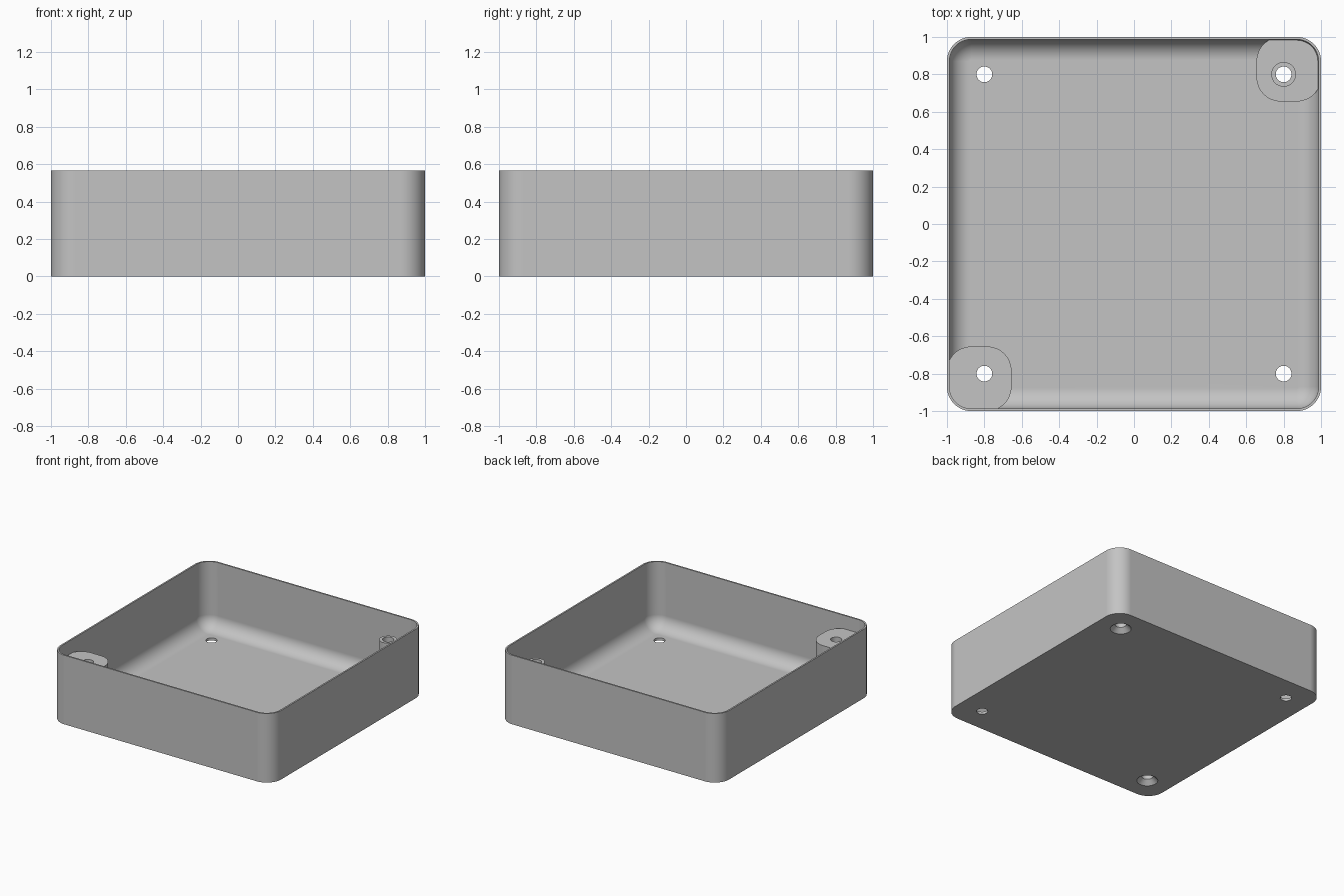
import bpy, bmesh
from math import pi, sin, cos, radians
from mathutils import Matrix

if "Cube" in bpy.data.objects:
    bpy.data.objects.remove(bpy.data.objects["Cube"], do_unlink=True)

HEIGHT, WALL, FLOOR = 0.565, 0.013, 0.02
CORNER, FILLET = 0.13, 0.11
HOLE, SINK, PIN = 0.042, 0.078, 0.8
SEGS = 12

grey = bpy.data.materials.new("plain grey")
grey.use_nodes = True
grey.diffuse_color = (0.55, 0.55, 0.55, 1)
grey.node_tree.nodes["Principled BSDF"].inputs["Base Color"].default_value = grey.diffuse_color


def arc(cx, cy, r, quarter):
    """Points of a quarter circle, counted anticlockwise from +x."""
    angles = [(quarter + i / SEGS) * pi / 2 for i in range(SEGS + 1)]
    return [(cx + r * cos(a), cy + r * sin(a)) for a in angles]


def case_outline(inset):
    """Rounded square of the case, shrunk by inset."""
    c = 1 - CORNER
    centres = [(c, c), (-c, c), (-c, -c), (c, -c)]
    return [p for q, (x, y) in enumerate(centres) for p in arc(x, y, CORNER - inset, q)]


def boss_outline():
    """Rounded square in the +x +y corner, ending inside the wall."""
    lo, hi, limit = 0.785, 1 - CORNER, 1 - WALL / 2
    pts = arc(hi, hi, limit - hi, 0)
    for q, (x, y) in enumerate([(lo, hi), (lo, lo), (hi, lo)], 1):
        pts += arc(x, y, CORNER, q)
    return [(min(x, limit), min(y, limit)) for x, y in pts]


def loft(name, rings):
    """Closed solid through a list of (outline, z) rings."""
    bm = bmesh.new()
    loops = [[bm.verts.new((x, y, z)) for x, y in pts] for pts, z in rings]
    for a, b in zip(loops, loops[1:]):
        for i in range(len(a)):
            j = (i + 1) % len(a)
            bm.faces.new((a[i], a[j], b[j], b[i]))
    bm.faces.new(loops[0][::-1])
    bm.faces.new(loops[-1])
    bmesh.ops.remove_doubles(bm, verts=bm.verts, dist=1e-5)
    bmesh.ops.recalc_face_normals(bm, faces=bm.faces)
    mesh = bpy.data.meshes.new(name)
    bm.to_mesh(mesh)
    bm.free()
    mesh.materials.append(grey)
    ob = bpy.data.objects.new(name, mesh)
    bpy.context.collection.objects.link(ob)
    return ob


def circle(x, y, r, n=48):
    return [(x + r * cos(2 * pi * i / n), y + r * sin(2 * pi * i / n)) for i in range(n)]


def drill(ob, x, y, countersunk):
    """Cut a through hole, with a conical seat on the underside if wanted."""
    rings = [(circle(x, y, HOLE), 1)]
    if countersunk:
        rings = [(circle(x, y, SINK + 0.01), -0.01), (circle(x, y, HOLE), SINK - HOLE)] + rings
    else:
        rings = [(circle(x, y, HOLE), -0.1)] + rings
    cutter = loft("hole_cutter", rings)
    cutter.hide_render = True
    mod = ob.modifiers.new("hole", "BOOLEAN")
    mod.operation, mod.solver, mod.object = "DIFFERENCE", "EXACT", cutter
    bpy.context.view_layer.objects.active = ob
    bpy.ops.object.modifier_apply(modifier=mod.name)
    bpy.data.objects.remove(cutter, do_unlink=True)


def finish(ob):
    bpy.ops.object.select_all(action="DESELECT")
    ob.select_set(True)
    bpy.context.view_layer.objects.active = ob
    bpy.ops.object.shade_smooth_by_angle(angle=radians(30))
    mod = ob.modifiers.new("flat faces", "WEIGHTED_NORMAL")
    mod.keep_sharp = True


# Open case: outer wall, rim, inner wall, rounded fillet to the floor
rings = [(case_outline(0), 0), (case_outline(0), HEIGHT), (case_outline(WALL), HEIGHT)]
for i in range(SEGS + 1):
    a = i / SEGS * pi / 2
    rings.append((case_outline(WALL + FILLET * (1 - cos(a))), FLOOR + FILLET * (1 - sin(a))))
case = loft("case", rings)
for sx in (-1, 1):
    for sy in (-1, 1):
        drill(case, sx * PIN, sy * PIN, sx == sy)

# Tall solid boss in the front right corner
tall_boss = loft("tall_boss", [(boss_outline(), FLOOR / 2), (boss_outline(), 0.455)])
tall_boss.data.transform(Matrix.Rotation(pi, 4, "Z"))
drill(tall_boss, -PIN, -PIN, True)

# Low pad in the back left corner carrying a slim hollow post
low_pad = loft("low_pad", [(boss_outline(), FLOOR / 2), (boss_outline(), 0.1)])
drill(low_pad, PIN, PIN, True)
post = loft("post", [(circle(PIN, PIN, 0.066), 0.09), (circle(PIN, PIN, 0.066), 0.455)])
drill(post, PIN, PIN, False)

for part in (case, tall_boss, low_pad, post):
    finish(part)
